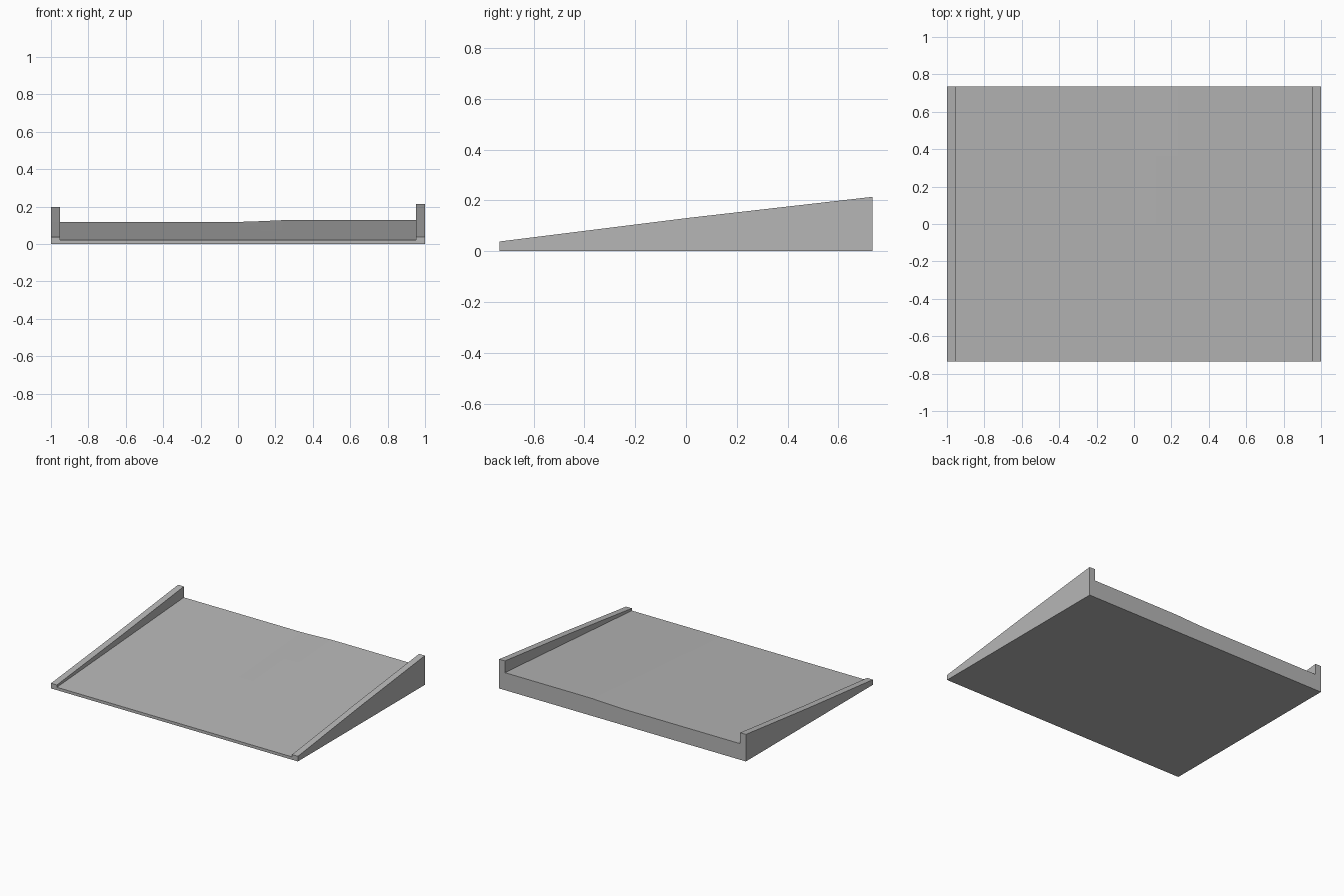
import bpy
import bmesh

cube = bpy.data.objects.get("Cube")
if cube:
    bpy.data.objects.remove(cube, do_unlink=True)

DEPTH = 0.735      # half depth of the ramp
INNER = 0.953      # inner face of the side curbs

grey = bpy.data.materials.new("concrete_grey")
grey.use_nodes = True
grey.diffuse_color = (0.47, 0.47, 0.47, 1)
grey.node_tree.nodes["Principled BSDF"].inputs["Base Color"].default_value = grey.diffuse_color


def mix(a, b, t):
    return a + (b - a) * t


def wedge(name, x0, x1, columns, rows, height):
    """Flat-bottomed slab whose top follows height(x, t), t running front to back."""
    bm = bmesh.new()
    bmesh.ops.create_grid(bm, x_segments=columns, y_segments=rows, size=1)
    for v in bm.verts:
        v.co.x = mix(x0, x1, (v.co.x + 1) / 2)
        v.co.y *= DEPTH
    top = bmesh.ops.extrude_face_region(bm, geom=bm.faces[:])["geom"]
    for v in top:
        if isinstance(v, bmesh.types.BMVert):
            v.co.z = height(v.co.x, (v.co.y / DEPTH + 1) / 2)
    bmesh.ops.recalc_face_normals(bm, faces=bm.faces)
    mesh = bpy.data.meshes.new(name)
    bm.to_mesh(mesh)
    bm.free()
    mesh.materials.append(grey)
    obj = bpy.data.objects.new(name, mesh)
    bpy.context.collection.objects.link(obj)
    return obj


# Sloping deck, lifting slightly towards its left half at the back
def deck_height(x, t):
    lift = min(max((x - 0.03) / 0.22, 0), 1)
    return mix(0.021, mix(0.118, 0.128, lift), t)


wedge("ramp_deck", -INNER, INNER, 16, 4, deck_height)


# Raised curbs along both sides, each with a faint bend halfway
def curb(name, x0, x1, back, bend):
    wedge(name, x0, x1, 1, 4,
          lambda x, t: mix(0.038, back, t) + bend * (1 - abs(2 * t - 1)))


curb("right_curb", -1, -INNER, 0.198, -0.004)
curb("left_curb", INNER, 1, 0.214, 0.004)
